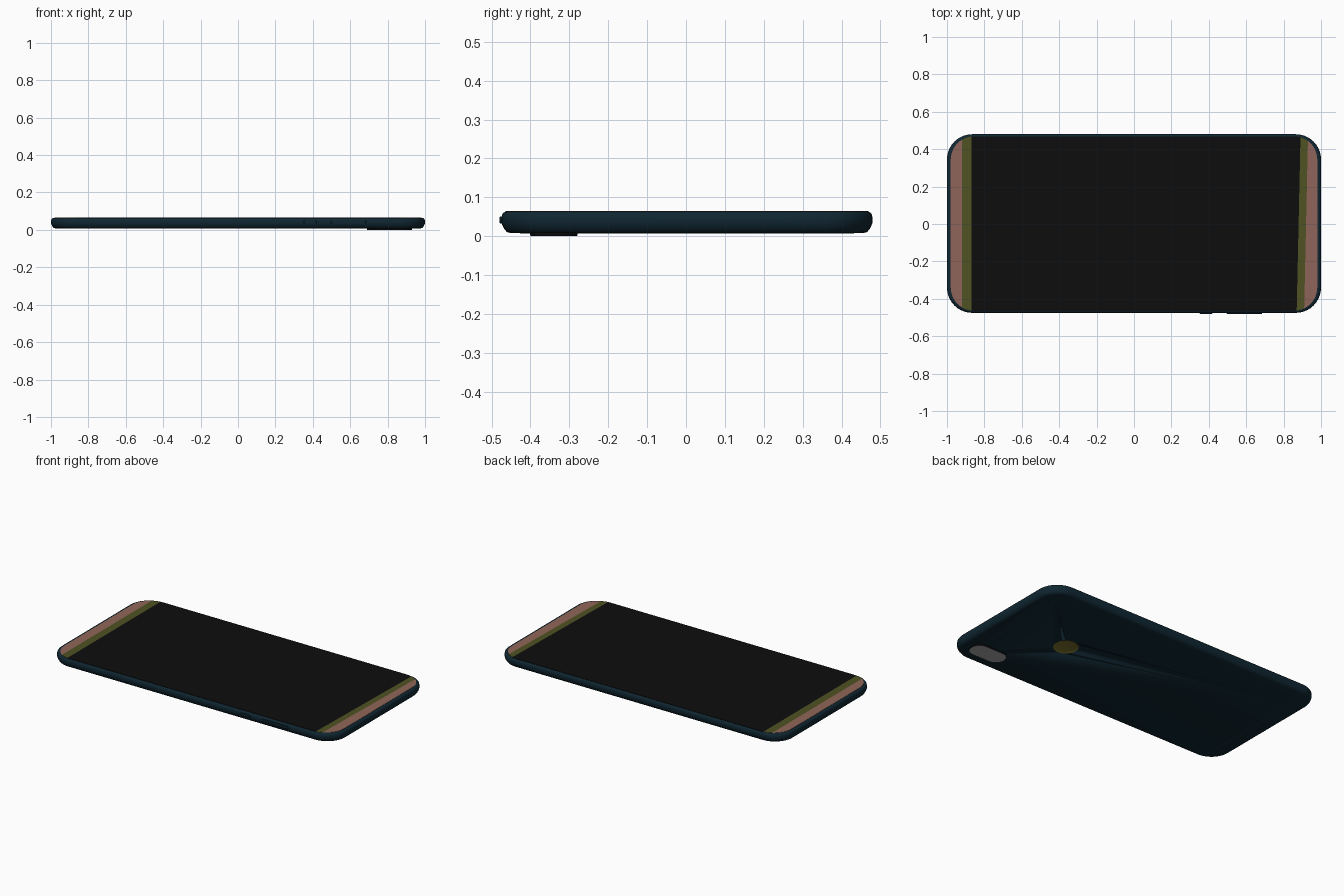
import bpy, bmesh, math
from mathutils import Vector

if "Cube" in bpy.data.objects:
    bpy.data.objects.remove(bpy.data.objects["Cube"])


def material(name, rgb):
    m = bpy.data.materials.new(name)
    m.diffuse_color = (*rgb, 1)
    m.use_nodes = True
    m.node_tree.nodes["Principled BSDF"].inputs["Base Color"].default_value = m.diffuse_color
    return m


navy = material("dark navy shell", (0.005, 0.020, 0.032))
line_blue = material("antenna blue", (0.009, 0.030, 0.045))
black = material("screen black", (0.004, 0.004, 0.004))
olive = material("olive band", (0.077, 0.084, 0.016))
pink = material("dusty pink", (0.28, 0.13, 0.10))
gold = material("sensor gold", (0.19, 0.16, 0.025))
grey = material("lens grey", (0.38, 0.38, 0.38))


def rounded(hx, hy, r, z, seg=10):
    """Rounded rectangle outline at height z."""
    pts = []
    for i, (sx, sy) in enumerate(((1, 1), (-1, 1), (-1, -1), (1, -1))):
        for k in range(seg + 1):
            a = math.pi / 2 * (i + k / seg)
            pts.append(Vector((sx * (hx - r) + r * math.cos(a),
                               sy * (hy - r) + r * math.sin(a), z)))
    return pts


def loft(name, rings, mats, loc=(0, 0, 0), rot=(0, 0, 0), edit=None):
    """Closed skin through rounded-rectangle rings (hx, hy, r, z)."""
    bm = bmesh.new()
    loops = [[bm.verts.new(p) for p in rounded(*ring)] for ring in rings]
    n = len(loops[0])
    for a, b in zip(loops, loops[1:]):
        for i in range(n):
            j = (i + 1) % n
            bm.faces.new((a[i], a[j], b[j], b[i]))
    bm.faces.new(loops[0][::-1])
    bm.faces.new(loops[-1])
    bmesh.ops.remove_doubles(bm, verts=bm.verts, dist=1e-5)
    bmesh.ops.recalc_face_normals(bm, faces=bm.faces)
    if edit:
        edit(bm)
    me = bpy.data.meshes.new(name)
    bm.to_mesh(me)
    bm.free()
    for m in mats:
        me.materials.append(m)
    ob = bpy.data.objects.new(name, me)
    ob.location, ob.rotation_euler = loc, rot
    bpy.context.collection.objects.link(ob)
    bpy.ops.object.select_all(action='DESELECT')
    ob.select_set(True)
    bpy.context.view_layer.objects.active = ob
    bpy.ops.object.shade_smooth_by_angle(angle=math.radians(35))
    return ob


CY = 0.0025  # body sits slightly back because the buttons stick out in front

# shell: (inset, height) profile, tapering towards the back
profile = [(0.024, 0.008), (0.014, 0.011), (0.006, 0.021), (0.001, 0.033),
           (0.0, 0.045), (0.002, 0.056), (0.006, 0.061), (0.012, 0.0635)]
body = loft("shell", [(1 - i, 0.4775 - i, 0.135 - i, z) for i, z in profile],
            [navy], (0, CY, 0))


# screen: one glass plate cut into black centre, olive bands and pink ends
SLANT = 0.022


def cut_screen(bm):
    for x, s in ((-0.92, 0), (-0.87, 0), (0.88, SLANT), (0.92, SLANT)):
        bmesh.ops.bisect_plane(bm, geom=bm.verts[:] + bm.edges[:] + bm.faces[:],
                               plane_co=(x, 0, 0), plane_no=(1, -s, 0))
    for f in bm.faces:
        c = f.calc_center_median()
        u = c.x - SLANT * c.y if c.x > 0 else -c.x
        f.material_index = 2 if u > 0.92 else 1 if u > (0.88 if c.x > 0 else 0.87) else 0


loft("screen", [(0.98, 0.4665, 0.125, 0.060), (0.98, 0.4665, 0.125, 0.065)],
     [black, olive, pink], (0, CY, 0), edit=cut_screen)

# side buttons on the front edge
for name, x, half in (("power_button", 0.385, 0.035), ("volume_button", 0.59, 0.095)):
    loft(name, [(half, 0.009, 0.009, 0.455), (half, 0.009, 0.009, 0.478),
                (half - 0.002, 0.007, 0.007, 0.48)],
         [navy], (x, 0, 0.042), (math.pi / 2, 0, 0))


# camera bump: dark rim with a grey face on the back
def grey_face(bm):
    for f in bm.faces:
        f.material_index = 1 if f.normal.z < -0.9 else 0


loft("camera_bump", [(0.12, 0.06, 0.058, 0.0), (0.122, 0.062, 0.06, 0.012)],
     [black, grey], (0.81, -0.34, 0), edit=grey_face)

# dished sensor sunk in the back
cutter = loft("sensor_cutter", [(0.073, 0.073, 0.073, -0.01), (0.073, 0.073, 0.073, 0.018)],
              [navy], (0.51, 0, 0))
cutter.hide_render = True
cutter.hide_viewport = True
hole = body.modifiers.new("sensor_hole", 'BOOLEAN')
hole.operation, hole.object, hole.solver = 'DIFFERENCE', cutter, 'EXACT'
loft("sensor_dish", [(0.055, 0.055, 0.055, 0.013), (0.066, 0.066, 0.066, 0.011),
                     (0.074, 0.074, 0.074, 0.0077), (0.074, 0.074, 0.074, 0.02)],
     [gold], (0.51, 0, 0))

# antenna lines across the back
for side, x in (("right", 0.9), ("left", -0.9)):
    loft("antenna_line_" + side, [(0.005, 0.43, 0.001, 0.0074), (0.005, 0.43, 0.001, 0.01)],
         [line_blue], (x, CY, 0))
